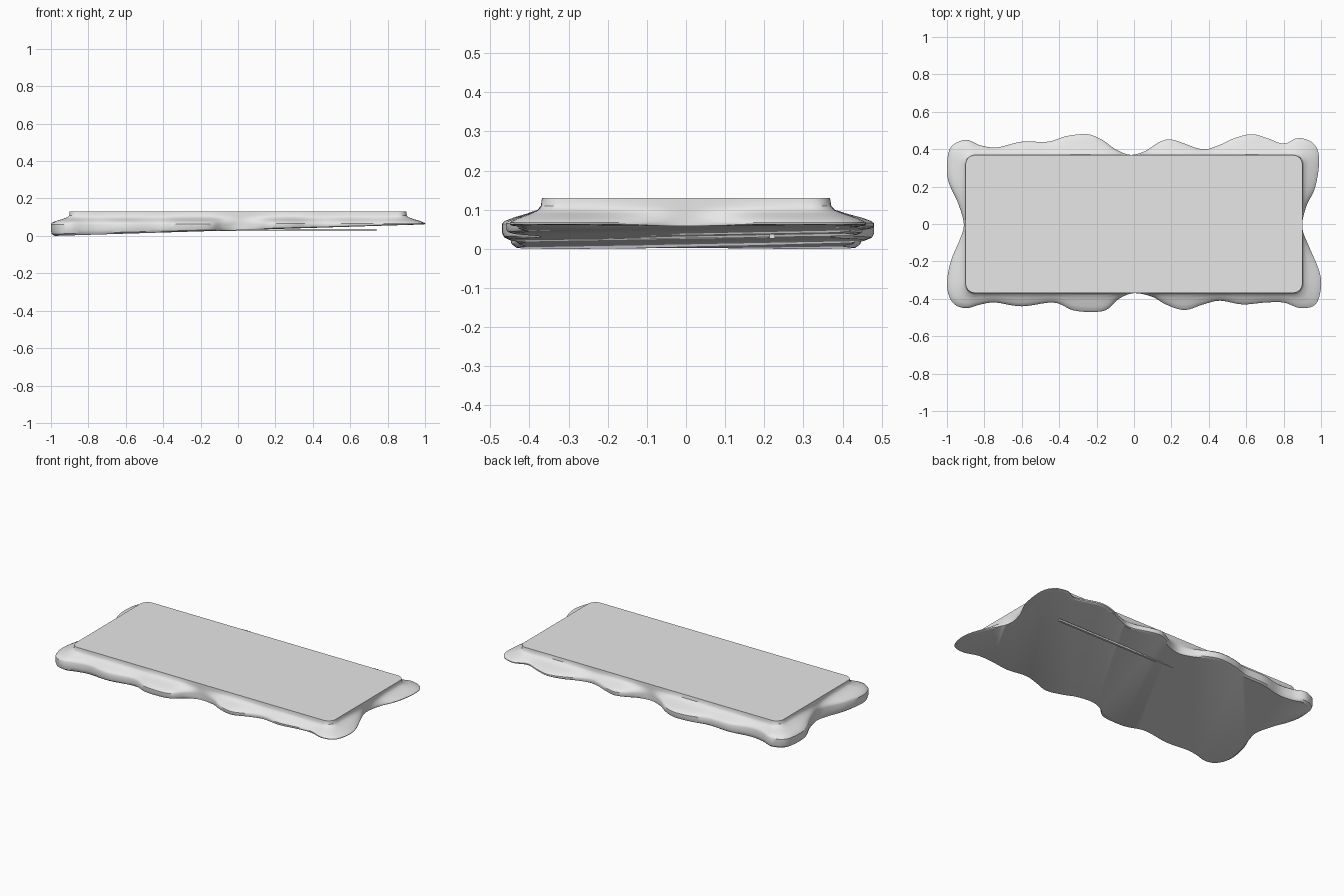
import bpy, bmesh
from mathutils import Vector

cube = bpy.data.objects.get("Cube")
if cube:
    bpy.data.objects.remove(cube, do_unlink=True)

stone = bpy.data.materials.new("pale_grey")
stone.use_nodes = True
grey = (0.8, 0.8, 0.8, 1)
stone.diffuse_color = grey
stone.node_tree.nodes["Principled BSDF"].inputs["Base Color"].default_value = grey

# Wavy outline in hundredths, one run along the back and one along the front
BACK = [(-91, 0), (-94, 11), (-99, 22), (-100, 31), (-98, 41), (-90, 45), (-82, 42),
        (-73, 41), (-60, 44), (-46, 44), (-36, 47), (-25, 48), (-17, 45), (-10, 40),
        (-2, 37), (6, 39), (14, 44), (21, 45), (36, 40), (45, 42), (54, 46), (63, 48),
        (71, 46), (80, 43), (88, 46), (96, 43), (99, 35), (97, 20), (92, 9)]
FRONT = [(90, -2), (94, -13), (99, -25), (100, -34), (97, -43), (89, -45), (80, -42),
         (70, -42), (58, -43), (46, -41), (37, -43), (27, -46), (17, -43), (10, -39),
         (0, -37), (-8, -40), (-15, -46), (-24, -47), (-33, -46), (-43, -42), (-60, -44),
         (-74, -42), (-82, -43), (-90, -45), (-97, -42), (-100, -33), (-98, -20), (-93, -8)]


def smooth_loop(points, steps):
    """Closed Catmull-Rom curve through the points."""
    pts = [Vector(p) / 100 for p in points]
    n = len(pts)
    loop = []
    for i in range(n):
        a, b, c, d = (pts[(i + k) % n] for k in (-1, 0, 1, 2))
        for s in range(steps):
            t = s / steps
            loop.append(0.5 * (2 * b + (c - a) * t + (2 * a - 5 * b + 4 * c - d) * t * t
                               + (3 * b - a - 3 * c + d) * t ** 3))
    return loop


def onto_plate(p, half_x=0.9, half_y=0.368, radius=0.05):
    """Nearest point on the rounded rectangle of the raised plate."""
    hx, hy = half_x - radius, half_y - radius
    core = Vector((max(-hx, min(hx, p.x)), max(-hy, min(hy, p.y))))
    return core + (p - core).normalized() * radius


def underside(x):
    return 0.031 * (x + 1)


def add_object(name, bm):
    bmesh.ops.recalc_face_normals(bm, faces=bm.faces)
    mesh = bpy.data.meshes.new(name)
    bm.to_mesh(mesh)
    bm.free()
    mesh.materials.append(stone)
    obj = bpy.data.objects.new(name, mesh)
    bpy.context.collection.objects.link(obj)
    return obj


# Slab: raised plate, flared skirt, rounded rim and sloping underside
outer = smooth_loop(BACK + FRONT, 5)
inner = [onto_plate(p) for p in outer]
bm = bmesh.new()
rings = []


def add_ring(spread, height):
    ring = []
    for p, q in zip(outer, inner):
        xy = q.lerp(p, spread)
        ring.append(bm.verts.new((xy.x, xy.y, height(xy.x))))
    rings.append(ring)


# Spread from plate edge to outline, with height
for spread, z in [(0, 0.13), (0.01, 0.124), (0.03, 0.11), (0.12, 0.1),
                  (0.4, 0.09), (0.7, 0.081), (0.93, 0.072)]:
    add_ring(spread, lambda x, z=z: z)
# Rim, from the skirt edge down to the sloping underside
for spread, mix in [(1, 0.92), (1, 0.4), (0.95, 0.15), (0.8, 0)]:
    add_ring(spread, lambda x, m=mix: underside(x) * (1 - m) + 0.068 * m)

count = len(outer)
for upper, lower in zip(rings, rings[1:]):
    for i in range(count):
        j = (i + 1) % count
        bm.faces.new((upper[i], upper[j], lower[j], lower[i]))
bm.faces.new(rings[0])
bm.faces.new(rings[-1])
low = min(v.co.z for v in bm.verts)
bmesh.ops.translate(bm, verts=bm.verts, vec=(0, 0, -low))
slab = add_object("wavy_slab", bm)
bpy.ops.object.select_all(action='DESELECT')
slab.select_set(True)
bpy.context.view_layer.objects.active = slab
bpy.ops.object.shade_smooth_by_angle(angle=0.6)

# Thin level bar below the slab
bm = bmesh.new()
bmesh.ops.create_cube(bm, size=1)
bmesh.ops.scale(bm, verts=bm.verts, vec=(0.88, 0.014, 0.011))
bmesh.ops.translate(bm, verts=bm.verts, vec=(0.3, 0.22, 0.032))
add_object("underside_bar", bm)
